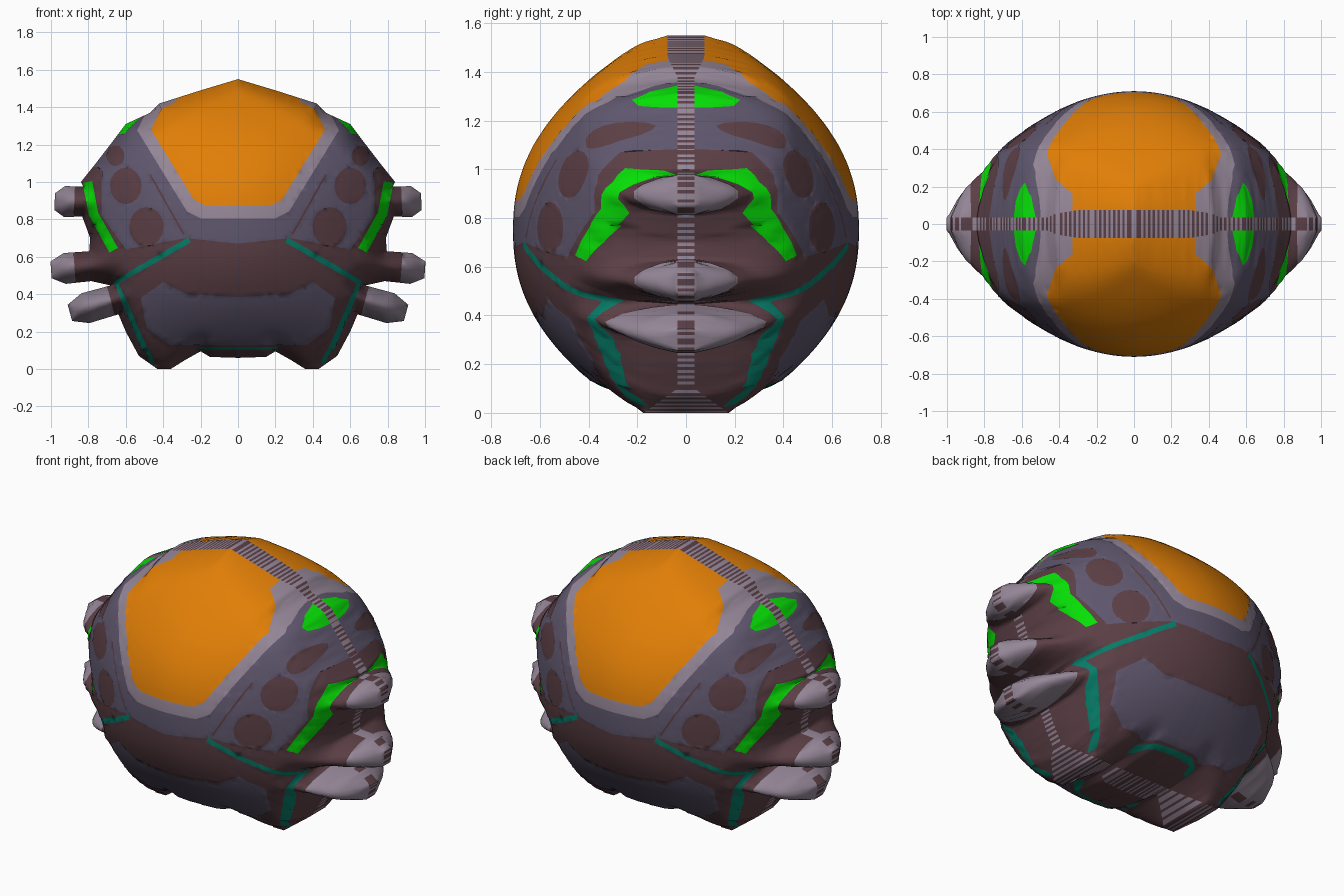
import bpy, bmesh, math
from mathutils import Vector
from mathutils.geometry import delaunay_2d_cdt

cube = bpy.data.objects.get("Cube")
if cube:
    bpy.data.objects.remove(cube, do_unlink=True)

COLOURS = {
    "brown_skin": (.105, .05, .06),
    "purple_skin": (.115, .095, .155),
    "pale_lilac": (.3, .24, .31),
    "orange_shell": (.75, .21, .002),
    "bright_green": (.002, .74, .002),
    "teal_line": (.002, .21, .145),
}
BROWN, PURPLE, LILAC, ORANGE, GREEN, TEAL = range(len(COLOURS))


def make_material(name, rgb):
    mat = bpy.data.materials.new(name)
    mat.use_nodes = True
    mat.diffuse_color = (*rgb, 1)
    bsdf = next(n for n in mat.node_tree.nodes if n.type == 'BSDF_PRINCIPLED')
    bsdf.inputs["Base Color"].default_value = (*rgb, 1)
    bsdf.inputs["Roughness"].default_value = .7
    return mat


def sides(poly):
    """Pairs of neighbouring corners round a closed polygon."""
    return zip(poly, poly[1:] + poly[:1])


def densify(poly, step):
    """Split every side of a closed polygon into short pieces."""
    out = []
    for a, b in sides(poly):
        a, b = Vector(a), Vector(b)
        n = max(1, round((b - a).length / step))
        out += [a.lerp(b, i / n) for i in range(n)]
    return out


def inside(p, poly):
    hit = False
    for a, b in sides(poly):
        if (a[1] > p[1]) != (b[1] > p[1]):
            if p[0] < a[0] + (b[0] - a[0]) * (p[1] - a[1]) / (b[1] - a[1]):
                hit = not hit
    return hit


def spot(x, z, r):
    """Slightly tall round patch."""
    turns = [math.tau * i / 16 for i in range(16)]
    return [(x + r * math.cos(a), z + 1.15 * r * math.sin(a)) for a in turns]


def stroke(path, width):
    """Band of constant width along a path."""
    pts = [Vector(p) for p in path]
    left, right = [], []
    for i, p in enumerate(pts):
        d = (pts[min(i + 1, len(pts) - 1)] - pts[max(i - 1, 0)]).normalized()
        n = Vector((-d.y, d.x)) * width / 2
        left.append(p + n)
        right.append(p - n)
    return left + right[::-1]


def arm(root, tip):
    """Blunt arm contour, from its lower root round the tip to its upper root."""
    along = tip - root
    n = Vector((-along.y, along.x)).normalized()
    lower = [root - n * .08, root + along * .65 - n * .085, tip - n * .05]
    upper = [root + n * .08, root + along * .65 + n * .08, tip + n * .04]
    return lower + upper[::-1]


# Three stubby arms: root, tip
ARMS = [(Vector((.66, .37)), Vector((.9, .305))),
        (Vector((.79, .55)), Vector((1, .535))),
        (Vector((.83, .895)), Vector((.98, .9)))]
low_arm, mid_arm, top_arm = (arm(*a) for a in ARMS)

# Half outline: foot, arms, shoulder, crown
foot = [(0, .06), (.15, .065), (.2, .095), (.28, .05), (.36, 0), (.43, 0),
        (.53, .07), (.6, .2)]
shoulder = [(.84, 1), (.76, 1.1), (.66, 1.23), (.6, 1.31), (.47, 1.37), (.42, 1.42),
            (.2, 1.49), (0, 1.55)]
outline = [Vector(p) for p in
           foot + low_arm + mid_arm + [(.79, .7)] + top_arm + shoulder]

# Painted patches on the half
upper_skin = [(-.1, .66), (.28, .7), (.6, .64), (.73, .82), (.73, 1.07),
              (.9, 1.12), (.9, 1.7), (-.1, 1.7)]
belly = [(-.1, .38), (.27, .4), (.4, .465), (.52, .38), (.49, .22), (.37, .13),
         (-.1, .125)]
shell = [(-.1, .873), (.17, .873), (.235, .905), (.465, 1.28), (.41, 1.39),
         (.33, 1.43), (.33, 1.7), (-.1, 1.7)]
shell_border = [(x * 1.16, 1.3 + (z - 1.3) * 1.16) for x, z in shell]
cheek = stroke([(.805, 1), (.773, .83), (.665, .635)], .052)
brow = [(.5, 1.37), (.64, 1.35), (.66, 1.25), (.605, 1.26), (.56, 1.31)]
side_line = [(.26, .69), (.46, .575), (.65, .465), (.595, .33), (.5, .11)]
ankle_line = [(.5, .12), (.45, .03)]

# Later zones lie over earlier ones
zones = [(PURPLE, upper_skin), (PURPLE, belly)]
for x, z, r in [(.655, 1.14, .048), (.6, .98, .085), (.49, .76, .092)]:
    zones.append((BROWN, spot(x, z, r)))
zones += [(BROWN, stroke([(.47, 1.04), (.29, .72)], .01)),
          (LILAC, shell_border), (ORANGE, shell), (GREEN, cheek), (GREEN, brow)]
for (root, tip), start in zip(ARMS, (.08, .4, .3)):
    zones.append((LILAC, stroke([root.lerp(tip, start), root.lerp(tip, 1.5)], .2)))
zones += [(TEAL, stroke(side_line, .03)), (TEAL, stroke(ankle_line, .022)),
          (TEAL, stroke([(-.1, .11), (.21, .11)], .016))]


def rim_distance(p):
    best = 1
    for a, b in zip(outline, outline[1:]):
        t = (p - a).dot(b - a) / (b - a).length_squared
        best = min(best, (p - a.lerp(b, min(1, max(0, t)))).length)
    return best


def depth(p):
    """Half thickness of the body, rounding off quickly towards the rim."""
    soft = min(.14, .03 + max(p.y, 0) / 2, max(.05, (1.62 - p.y) / 2))
    k = 1 - min(1, rim_distance(p) / soft)
    wall = .035 + max(0, .14 - p.y * 1.4, min(.04, (p.y - 1.38) / 2))
    across = .71 * math.cos(p.x * 1.5) ** .78
    upward = 1 - (abs(p.y - .75) / .88) ** 2.3
    return max(wall, across * upward * math.sqrt(max(0, 1 - k ** 2.6)))


# Flat layout: outline, zone borders and a fill of grid points
points, edges = [], []
for loop in [densify(outline, .013)] + [densify(z, .03) for _, z in zones]:
    n, base = len(loop), len(points)
    points += loop
    edges += [(base + i, base + (i + 1) % n) for i in range(n)]
STEP = .022
for i in range(1, int(1 / STEP) + 1):
    for j in range(int(1.55 / STEP) + 1):
        p = Vector((i * STEP, j * STEP))
        if inside(p, outline) and rim_distance(p) > .007:
            points.append(p)
flat, _, tris, *_ = delaunay_2d_cdt(points, edges, [], 0, 1e-3)

# Front quarter of the body, coloured by zone
bm = bmesh.new()
verts = {}
for tri in tris:
    mid = sum((flat[i] for i in tri), Vector((0, 0))) / len(tri)
    if not inside(mid, outline):
        continue
    for i in tri:
        if i not in verts:
            p = flat[i]
            verts[i] = bm.verts.new((p.x, -depth(p), p.y))
    face = bm.faces.new([verts[i] for i in tri])
    for colour, zone in zones:
        if inside(mid, zone):
            face.material_index = colour

# Soften the relief, leaving the rim in place
inner = [v for v in bm.verts if not v.is_boundary]
for _ in range(2):
    bmesh.ops.smooth_vert(bm, verts=inner, factor=.3, use_axis_y=True)

# Striped seam wall running round the rim to the middle plane
rim_edges = [e for e in bm.edges if e.is_boundary
             and max(v.co.x for v in e.verts) > .002]
seam = {}
for e in rim_edges:
    loop = e.link_loops[0]
    a, b = loop.vert, loop.link_loop_next.vert
    for v in (a, b):
        if v not in seam:
            seam[v] = bm.verts.new((v.co.x, 0, v.co.z))
    wall = bm.faces.new((b, a, seam[a], seam[b]))
    angle = math.atan2(a.co.z - .7, a.co.x) + math.pi
    wall.material_index = LILAC if int(angle * 60) % 2 else BROWN

mesh = bpy.data.meshes.new("round_body")
bm.to_mesh(mesh)
bm.free()
body = bpy.data.objects.new("round_body", mesh)
bpy.context.collection.objects.link(body)
for name, rgb in COLOURS.items():
    mesh.materials.append(make_material(name, rgb))

# Smooth skin, mirrored left to right and front to back
for o in bpy.context.selected_objects:
    o.select_set(False)
body.select_set(True)
bpy.context.view_layer.objects.active = body
bpy.ops.object.shade_smooth_by_angle(angle=math.radians(65))
mirror = body.modifiers.new("mirror", 'MIRROR')
mirror.use_axis = (True, True, False)
mirror.merge_threshold = .0005
